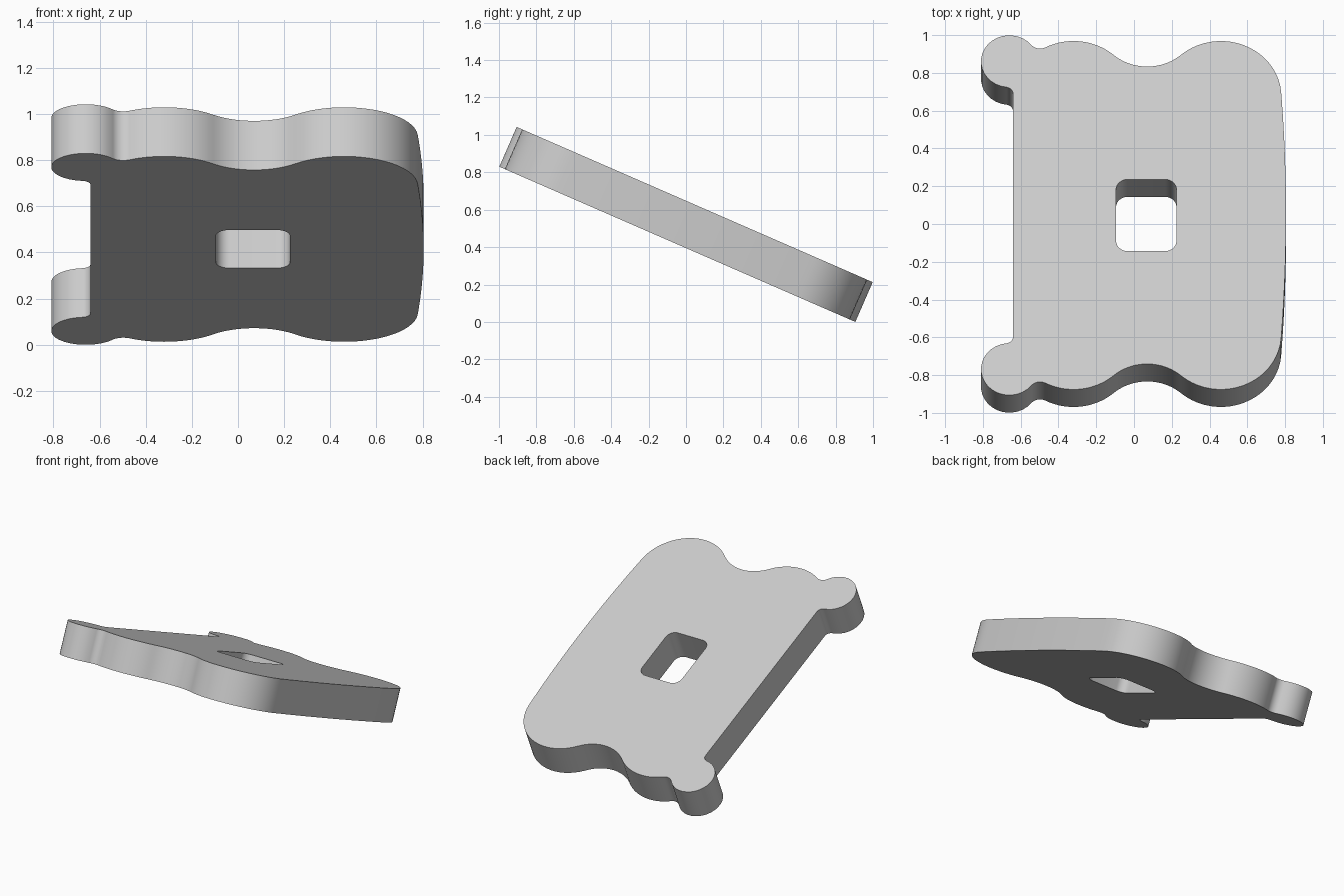
import bpy, bmesh, math
from mathutils import Vector, Matrix

cube = bpy.data.objects.get("Cube")
if cube:
    bpy.data.objects.remove(cube)

TILT = math.radians(23.55)
THICK = 0.232


def arc(center, start, end, ccw, steps=20):
    """Points on a circle from start to end, leaving out the end point."""
    a, b = start - center, end - center
    a0, a1 = math.atan2(a.y, a.x), math.atan2(b.y, b.x)
    turn = (a1 - a0) % math.tau
    if not ccw:
        turn -= math.tau
    return [center + Matrix.Rotation(turn * i / steps, 2) @ a for i in range(steps)]


def toward(c, other, r):
    return c + (other - c).normalized() * r


def fillet_center(c1, r1, c2, r2, f):
    """Centre of a circle of radius f touching both circles from outside."""
    d = c2 - c1
    a = ((r1 + f) ** 2 - (r2 + f) ** 2 + d.length_squared) / (2 * d.length)
    h = math.sqrt((r1 + f) ** 2 - a * a)
    u = d.normalized()
    return c1 + u * a + Vector((-u.y, u.x)) * h


# Circles of the wavy end, from the bulged side round to the knob
V = Vector
bulge_r, lobe_r, dip_r, knob_r, neck_r, inner_r = 9.74, 0.32, 0.269, 0.15, 0.06, 0.04
edge_x = -0.64
bulge = V((0.805 - bulge_r, 0))
lobe_a, lobe_b = V((0.46, 0.686)), V((-0.32, 0.686))
dip = V((0.07, 1.128))
knob = V((-0.66, 0.889))
neck = fillet_center(knob, knob_r, lobe_b, lobe_r, neck_r)
inner_x = edge_x - inner_r
inner = V((inner_x, knob.y - math.sqrt((knob_r + inner_r) ** 2 - (inner_x - knob.x) ** 2)))

chain = [(bulge, True), (lobe_a, True), (dip, False), (lobe_b, True),
         (neck, False), (knob, True), (inner, False)]
joints = [V((0.805, 0)), toward(bulge, lobe_a, bulge_r), toward(lobe_a, dip, lobe_r),
          toward(lobe_b, dip, lobe_r), toward(lobe_b, neck, lobe_r),
          toward(knob, neck, knob_r), toward(knob, inner, knob_r), V((edge_x, inner.y))]
half = []
for (c, ccw), p, q in zip(chain, joints, joints[1:]):
    half += arc(c, p, q, ccw)
half.append(joints[-1])
outline = half + [V((p.x, -p.y)) for p in reversed(half[1:])]

# Rounded rectangular hole
hole = []
cr = 0.06
for i, (sx, sy) in enumerate([(1, 1), (-1, 1), (-1, -1), (1, -1)]):
    c = V((0.065 + sx * (0.16 - cr), sy * (0.207 - cr)))
    for k in range(11):
        t = math.pi / 2 * (i + k / 10)
        hole.append(c + V((math.cos(t), math.sin(t))) * cr)

# Fill between the loops and thicken
bm = bmesh.new()
edges = []
for loop in (outline, hole):
    vs = [bm.verts.new((p.x, p.y, -THICK / 2)) for p in loop]
    edges += [bm.edges.new((a, b)) for a, b in zip(vs, vs[1:] + vs[:1])]
bmesh.ops.triangle_fill(bm, edges=edges, use_beauty=True, use_dissolve=False)
ext = bmesh.ops.extrude_face_region(bm, geom=bm.faces[:])
top = [g for g in ext["geom"] if isinstance(g, bmesh.types.BMVert)]
bmesh.ops.translate(bm, verts=top, vec=(0, 0, THICK))
bmesh.ops.recalc_face_normals(bm, faces=bm.faces[:])

# Tilt with the front raised, then rest on the ground
bm.transform(Matrix.Rotation(-TILT, 4, 'X'))
low = min(v.co.z for v in bm.verts)
bmesh.ops.translate(bm, verts=bm.verts[:], vec=(0, 0, -low))

mesh = bpy.data.meshes.new("tilted_plate")
bm.to_mesh(mesh)
bm.free()
plate = bpy.data.objects.new("tilted_plate", mesh)
bpy.context.collection.objects.link(plate)

mat = bpy.data.materials.new("light_grey")
mat.use_nodes = True
grey = (0.6, 0.6, 0.6, 1)
mat.diffuse_color = grey
mat.node_tree.nodes["Principled BSDF"].inputs["Base Color"].default_value = grey
mesh.materials.append(mat)

bpy.context.view_layer.objects.active = plate
plate.select_set(True)
bpy.ops.object.shade_smooth_by_angle(angle=math.radians(30))
